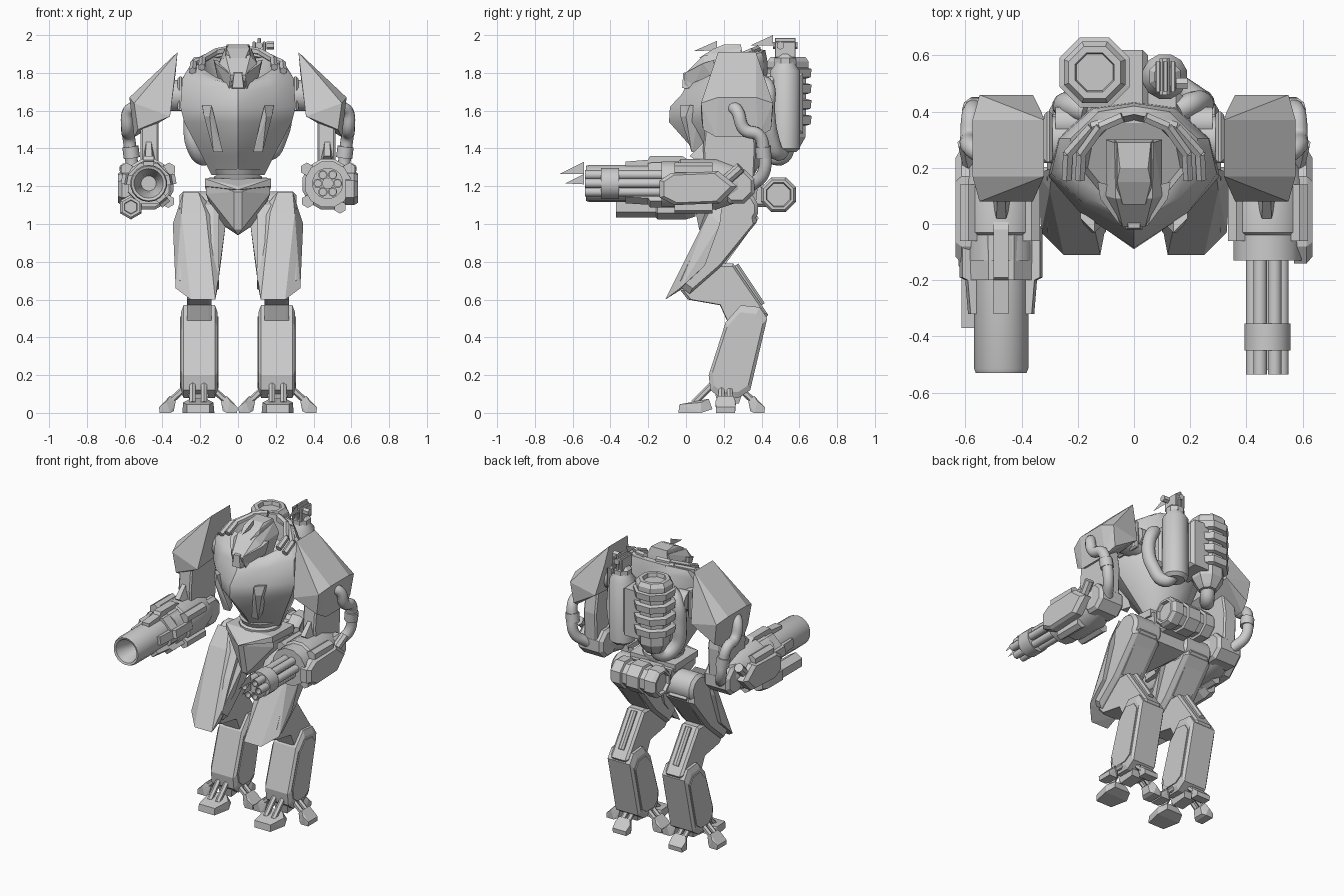
import bpy, bmesh, math
from mathutils import Vector


def finish(name, bm, mir=False, smooth=False):
    bmesh.ops.recalc_face_normals(bm, faces=bm.faces[:])
    me = bpy.data.meshes.new(name)
    bm.to_mesh(me)
    bm.free()
    ob = bpy.data.objects.new(name, me)
    bpy.context.collection.objects.link(ob)
    if mir:
        ob.modifiers.new("mirror", 'MIRROR').use_mirror_merge = False
    if smooth:
        bpy.ops.object.select_all(action='DESELECT')
        bpy.context.view_layer.objects.active = ob
        ob.select_set(True)
        bpy.ops.object.shade_smooth_by_angle(angle=math.radians(38))
    return ob


def loft(name, rings, mir=False, smooth=False):
    bm = bmesh.new()
    vs = [[bm.verts.new(p) for p in r] for r in rings]
    n = len(vs[0])
    for a, b in zip(vs, vs[1:]):
        for i in range(n):
            bm.faces.new((a[i], a[(i + 1) % n], b[(i + 1) % n], b[i]))
    bm.faces.new(vs[0])
    if len(vs) > 1:
        bm.faces.new(vs[-1])
    return finish(name, bm, mir, smooth)


def hull(name, pts, mir=False, sym=False):
    bm = bmesh.new()
    for x, y, z in pts:
        bm.verts.new((x, y, z))
        if sym:
            bm.verts.new((-x, y, z))
    bmesh.ops.convex_hull(bm, input=bm.verts[:])
    bad = [v for v in bm.verts if not v.link_faces]
    bmesh.ops.delete(bm, geom=bad, context='VERTS')
    bmesh.ops.dissolve_limit(bm, angle_limit=0.02, verts=bm.verts[:], edges=bm.edges[:])
    return finish(name, bm, mir)


def box(name, x, y, z, c=0.0, mir=False):
    m = [(a, b, d) for a in x for b in (y[0] + c, y[1] - c) for d in (z[0] + c, z[1] - c)]
    i = [(a, b, d) for a in (x[0] + c, x[1] - c) for b in y for d in z]
    return hull(name, m + i, mir)


def prism(name, prof, steps, mir=False):
    # steps: (x position, profile scale)
    cy = sum(p[0] for p in prof) / len(prof)
    cz = sum(p[1] for p in prof) / len(prof)
    return loft(name, [[(x, cy + (y - cy) * s, cz + (z - cz) * s) for y, z in prof]
                       for x, s in steps], mir)


def lathe(name, o, axis, prof, n=16, mir=False):
    # prof: (distance along axis, radius)
    d = Vector(axis).normalized()
    u = d.cross(Vector((0, 0, 1)) if abs(d.z) < .9 else Vector((1, 0, 0))).normalized()
    v = d.cross(u)
    ang = [2 * math.pi * (i + .5) / n for i in range(n)]
    rings = [[Vector(o) + d * t + (u * math.cos(a) + v * math.sin(a)) * r for a in ang] for t, r in prof]
    return loft(name, rings, mir, n > 9)


def rod(name, a, b, r, n=8, mir=False):
    d = Vector(b) - Vector(a)
    return lathe(name, a, d, [(0, r), (d.length, r)], n, mir)


def pipe(name, pts, r, mir=False):
    cu = bpy.data.curves.new(name, 'CURVE')
    cu.dimensions = '3D'
    cu.bevel_depth, cu.bevel_resolution, cu.resolution_u, cu.use_fill_caps = r, 4, 6, True
    sp = cu.splines.new('BEZIER')
    sp.bezier_points.add(len(pts) - 1)
    for bp, p in zip(sp.bezier_points, pts):
        bp.co = p
        bp.handle_left_type = bp.handle_right_type = 'AUTO'
    tmp = bpy.data.objects.new(name, cu)
    bm = bmesh.new()
    bm.from_mesh(bpy.data.meshes.new_from_object(tmp))
    bmesh.ops.remove_doubles(bm, verts=bm.verts[:], dist=.0005)
    bpy.data.objects.remove(tmp)
    return finish(name, bm, mir, True)


# Torso: pointed hull cross-sections, tilted towards the collar
def section(z, w, f, m, b, tilt=0.0):
    half = [(0, f), (.62 * w, f + .48 * (m - f)), (w, m), (.9 * w, m + .5 * (b - m)), (.5 * w, b - .02), (0, b)]
    ring = half + [(-x, y) for x, y in half[-2:0:-1]]
    return [(x, y, z + tilt * (y - f) / (b - f)) for x, y in ring]


loft("torso", [section(1.26, .14, .14, .25, .36), section(1.36, .19, .07, .22, .42),
               section(1.54, .285, -.09, .17, .44), section(1.62, .305, -.085, .17, .44),
               section(1.69, .295, -.02, .18, .43, .18), section(1.73, .25, .0, .19, .42, .19),
               section(1.735, .19, .03, .2, .39, .19), section(1.64, .165, .05, .2, .37, .14)], smooth=True)
hull("chest_vent", [(.14, -.03, 1.63), (.19, .02, 1.63), (.13, .03, 1.38), (.08, .03, 1.38),
                    (.14, .06, 1.62), (.19, .08, 1.62), (.11, .1, 1.38), (.15, -.03, 1.57), (.18, 0, 1.57)], mir=True)
# Collar rails follow the slope of the rim
for k, (s, h) in enumerate([(1, 0), (.8, .02)]):
    rail = [(.24 * s, .16, 1.81 + h), (.235 * s, .25, 1.85 + h), (.15 * s, .345, 1.89 + h), (.04, .38, 1.905 + h)]
    for j, (a, b) in enumerate(zip(rail, rail[1:])):
        rod("collar_rail_%d_%d" % (k, j), a, b, .02, 6, True)

# Head
hull("head", [(.05, .02, 1.70), (.1, .2, 1.7), (.04, -.01, 1.79), (.1, .1, 1.85), (.1, .3, 1.86),
              (.065, .09, 1.89), (.07, .29, 1.93)], sym=True)
hull("head_crest", [(.04, .07, 1.88), (.06, .15, 1.93), (.06, .29, 1.95), (.065, .12, 1.88), (.07, .3, 1.9), (.05, .2, 1.95)], sym=True)
hull("cheek_guard", [(.03, -.01, 1.74), (.05, -.005, 1.8), (.12, .09, 1.85), (.13, .15, 1.87), (.11, .14, 1.78), (.05, .03, 1.71), (.09, .14, 1.86)], mir=True)
hull("chin", [(.03, -.02, 1.72), (.02, -.015, 1.8), (.04, .05, 1.71), (.03, .05, 1.81)], sym=True)

# Thin fins and sights
for nm, x, t in [("head_fin", 0, [(.04, 1.915), (.165, 1.97), (.165, 1.92)]),
                 ("turret_fin", .13, [(.34, 1.945), (.46, 2.0), (.46, 1.945)]),
                 ("gun_sight_upper", .475, [(-.67, 1.265), (-.54, 1.33), (-.54, 1.265)]),
                 ("gun_sight_lower", .475, [(-.64, 1.215), (-.54, 1.265), (-.54, 1.21)])]:
    prism(nm, t, [(x, 1)])

# Shoulders and upper arms
hull("shoulder_pad", [(.32, .17, 1.91), (.32, .37, 1.91), (.575, .17, 1.67), (.575, .37, 1.67), (.33, .16, 1.8), (.33, .4, 1.8),
                      (.55, .08, 1.64), (.55, .46, 1.64), (.55, .16, 1.46), (.55, .38, 1.46),
                      (.36, .08, 1.57), (.36, .46, 1.6), (.53, .09, 1.5), (.53, .45, 1.5)], mir=True)
rod("shoulder_joint", (.2, .3, 1.68), (.42, .3, 1.68), .085, 12, True)
box("shoulder_bracket", (.29, .32), (.22, .4), (1.6, 1.78), .01, True)
prism("upper_arm", [(.11, 1.6), (.34, 1.6), (.37, 1.42), (.36, 1.2), (.2, 1.12), (.1, 1.25), (.09, 1.4)],
      [(.42, .94), (.43, 1), (.505, 1), (.515, .94)], True)
hull("arm_brace", [(.455, .02, 1.36), (.49, .02, 1.36), (.46, .12, 1.46), (.485, .12, 1.46), (.43, .1, 1.3), (.51, .1, 1.3)], mir=True)
pipe("arm_hose", [(.53, .24, 1.62), (.575, .27, 1.6), (.585, .31, 1.5), (.58, .385, 1.47), (.57, .41, 1.4), (.55, .41, 1.27), (.5, .34, 1.2)], .034, True)
rod("hose_collar", (.57, .408, 1.41), (.562, .412, 1.35), .043, 10, True)
lathe("elbow", (.38, .27, 1.2), (1, 0, 0), [(0, .08), (.02, .1), (.17, .1), (.19, .08)], 8, True)

# Forearm housings, side plates and lugs
lathe("forearm", (.475, 0, 1.21), (0, 1, 0), [(-.13, .1), (-.13, .125), (-.04, .125), (-.03, .138), (.16, .138), (.3, .09)], 12, True)
plate = [(-.14, 1.14), (-.14, 1.23), (-.08, 1.27), (.17, 1.28), (.27, 1.2), (.18, 1.11), (-.06, 1.1)]
prism("forearm_plate", plate, [(.57, 1), (.615, 1), (.635, .86)], True)
for i, (x, z) in enumerate([(.59, 1.29), (.365, 1.29), (.37, 1.12), (.54, 1.09)]):
    rod("forearm_lug_%d" % i, (x, -.06, z), (x, .14, z), .035, 6, True)
rod("forearm_strut", (.58, .2, 1.22), (.6, .29, 1.3), .03, 8, True)

# Rotary gun (right arm)
g = (.475, 0, 1.215)
for i in range(6):
    a = math.pi / 3 * i
    x, z = g[0] + .052 * math.cos(a), g[2] + .052 * math.sin(a)
    lathe("gun_barrel_%d" % i, (x, 0, z), (0, -1, 0), [(.1, .025), (.535, .025), (.535, .018), (.46, .018)], 10)
rod("gun_core", (g[0], -.1, g[2]), (g[0], -.52, g[2]), .03, 10)
lathe("gun_band", g, (0, -1, 0), [(.355, .06), (.355, .083), (.45, .083), (.45, .06)], 16)

# Cannon (left arm)
c = (-.473, 0, 1.215)
lathe("cannon_barrel", c, (0, 1, 0), [(-.36, .04), (-.43, .05), (-.525, .078), (-.53, .092), (-.515, .098), (-.2, .098), (.0, .11)], 18)
lathe("cannon_sleeve", c, (0, 1, 0), [(-.2, .1), (-.2, .118), (.02, .122)], 8)
fin = [(-.32, .09), (-.32, .115), (-.2, .125), (-.19, .145), (-.02, .145), (.02, .12), (.02, .09)]
for i, deg in enumerate((90, 10, 170, -50)):
    a = math.radians(deg)
    d, s = Vector((math.cos(a), 0, math.sin(a))), Vector((-math.sin(a), 0, math.cos(a)))
    loft("cannon_fin_%d" % i, [[Vector(c) + d * r + s * w + Vector((0, y, 0)) for y, r in fin] for w in (-.027, .027)])
lathe("under_barrel", (-.567, 0, 1.09), (0, -1, 0), [(-.05, .05), (.0, .066), (.15, .066), (.16, .055), (.37, .055), (.37, .038), (.33, .035)], 6)

# Waist and pelvis
lathe("waist", (0, .24, 1.19), (0, 0, 1), [(0, .11), (.03, .13), (.06, .13), (.07, .115), (.1, .13)], 16)
hull("pelvis", [(.17, .14, 1.23), (.17, .14, 1.16), (.02, .03, 1.17), (.02, .07, .97), (.0, .1, .94), (.09, .2, 1.0),
                (.16, .38, 1.2), (.12, .36, 1.02)], sym=True)
hull("pelvis_rim", [(.175, .12, 1.24), (.175, .12, 1.2), (.0, .0, 1.18), (.0, .02, 1.2), (.17, .36, 1.23), (.17, .36, 1.18)], sym=True)
lathe("rear_tank", (-.17, .49, 1.155), (1, 0, 0), [(.02, .065), (0, .07), (0, .085), (.02, .1), (.08, .1), (.085, .085), (.12, .085), (.125, .1),
                                                   (.215, .1), (.22, .085), (.255, .085), (.26, .1), (.32, .1), (.34, .085), (.34, .07), (.32, .065)], 8)
box("tank_mount", (-.1, .1), (.3, .45), (1.09, 1.21), .015)

# Legs
lathe("hip", (.09, .29, 1.08), (1, 0, 0), [(0, .075), (.02, .095), (.2, .095), (.22, .075)], 12, True)
prism("thigh", [(.16, 1.1), (.27, 1.16), (.36, 1.1), (.375, 1.01), (.18, .77), (.02, .63), (-.05, .68), (.05, .9)],
      [(.1, .9), (.13, 1), (.28, 1), (.31, .9)], True)
hull("thigh_armor", [(.21, .2, 1.17), (.29, .2, 1.17), (.17, .12, 1.06), (.3, .12, 1.06), (.065, .18, 1.0), (.345, .18, 1.0),
                     (.12, -.11, .6), (.25, -.11, .6), (.11, -.03, .65), (.33, -.03, .66), (.09, .1, .8), (.335, .1, .78), (.18, -.005, .8)], mir=True)
prism("thigh_back_plate", [(.33, 1.12), (.385, 1.03), (.21, .79), (.16, .82)], [(.14, 1), (.27, 1)], True)
prism("shank", [(-.03, .65), (.01, .6), (.18, .57), (.23, .46), (.41, .48), (.435, .52), (.25, .79), (.15, .79)],
      [(.14, .92), (.155, 1), (.255, 1), (.27, .92)], True)
rod("shank_piston", (.205, .26, .78), (.205, .4, .57), .022, 8, True)
shin = [(.13, .12), (.12, .2), (.21, .48), (.29, .57), (.39, .56), (.43, .5), (.34, .12), (.28, .08), (.18, .08)]
prism("shin", shin, [(.108, .86), (.122, 1), (.288, 1), (.302, .86)], True)
prism("shin_panel", shin, [(.102, .78), (.308, .78)], True)

# Feet: broad front toe plus three splayed toes
hull("ankle", [(.15, .15, .12), (.27, .15, .12), (.165, .13, .2), (.255, .13, .2), (.15, .31, .14), (.27, .31, .14),
               (.17, .17, .04), (.25, .17, .04), (.17, .28, .05), (.25, .28, .05)], mir=True)
hull("front_toe", [(.15, -.04, 0), (.27, -.04, 0), (.15, -.035, .045), (.27, -.035, .045), (.125, .08, .0), (.295, .08, .0),
                   (.13, .08, .055), (.29, .08, .055), (.15, .14, .02), (.27, .14, .02), (.17, .12, .075), (.25, .12, .075)], mir=True)
for i, x in enumerate((.18, .24)):
    rod("front_toe_strut_%d" % i, (x, .16, .17), (x, .04, .05), .018, 6, True)
for i, deg in enumerate((0, 90, 180)):
    a = math.radians(deg)
    d, s = Vector((math.cos(a), math.sin(a), 0)), Vector((-math.sin(a), math.cos(a), 0))
    o = Vector((.21, .21, 0))
    hull("side_toe_%d" % i, [o + d * r + s * w * k + Vector((0, 0, z)) for k in (-1, 1)
         for r, w, z in [(.13, .035, .01), (.12, .03, .06), (.15, .04, .09), (.17, .055, .06), (.205, .05, 0), (.208, .05, .03), (.15, .05, 0)]], mir=True)
    for k in (-.022, .022):
        rod("side_toe_strut_%d" % i, o + d * .04 + s * k + Vector((0, 0, .16)), o + d * .15 + s * k + Vector((0, 0, .06)), .017, 6, True)

# Backpack: ribbed reactor, canister and turret
lathe("reactor", (-.14, .54, 0), (0, 0, 1), [(1.39, .055), (1.41, .07), (1.46, .1), (1.8, .105), (1.83, .118), (1.86, .118), (1.885, .1),
                                             (1.885, .075), (1.86, .07)], 8)
for i in range(4):
    lathe("reactor_rib_%d" % i, (-.14, .54, 1.55 + .083 * i), (0, 0, 1), [(-.028, .11), (-.022, .13), (.022, .135), (.028, .11)], 8)
box("backpack_block", (-.1, .05), (.4, .62), (1.48, 1.8), .02)
box("backpack_mount", (-.18, .18), (.36, .48), (1.5, 1.78), .03)
lathe("canister", (.11, .525, 0), (0, 0, 1), [(1.38, .06), (1.4, .082), (1.81, .082), (1.84, .06), (1.88, .05)], 12)
lathe("turret_base", (.11, .525, 1.85), (0, 0, 1), [(0, .06), (.03, .06), (.05, .04)], 8)
for i, x in enumerate((.085, .112, .139)):
    box("turret_plate_%d" % i, (x - .009, x + .009), (.47, .58), (1.88, 1.985 if i == 1 else 1.965), .004)
rod("turret_barrel", (.11, .46, 1.945), (.11, .59, 1.945), .02, 8)
rod("turret_sensor", (.15, .5, 1.945), (.19, .5, 1.945), .022, 6)

# Back hoses
pipe("hose_right", [(.15, .4, 1.75), (.21, .43, 1.72), (.245, .43, 1.6), (.22, .45, 1.46), (.16, .49, 1.375), (.115, .52, 1.42)], .042)
pipe("hose_left", [(-.16, .4, 1.75), (-.22, .42, 1.71), (-.245, .42, 1.54), (-.225, .43, 1.4), (-.17, .5, 1.355), (-.14, .54, 1.42)], .045)
rod("hose_port", (.2, .36, 1.7), (.28, .36, 1.7), .06, 10, True)
